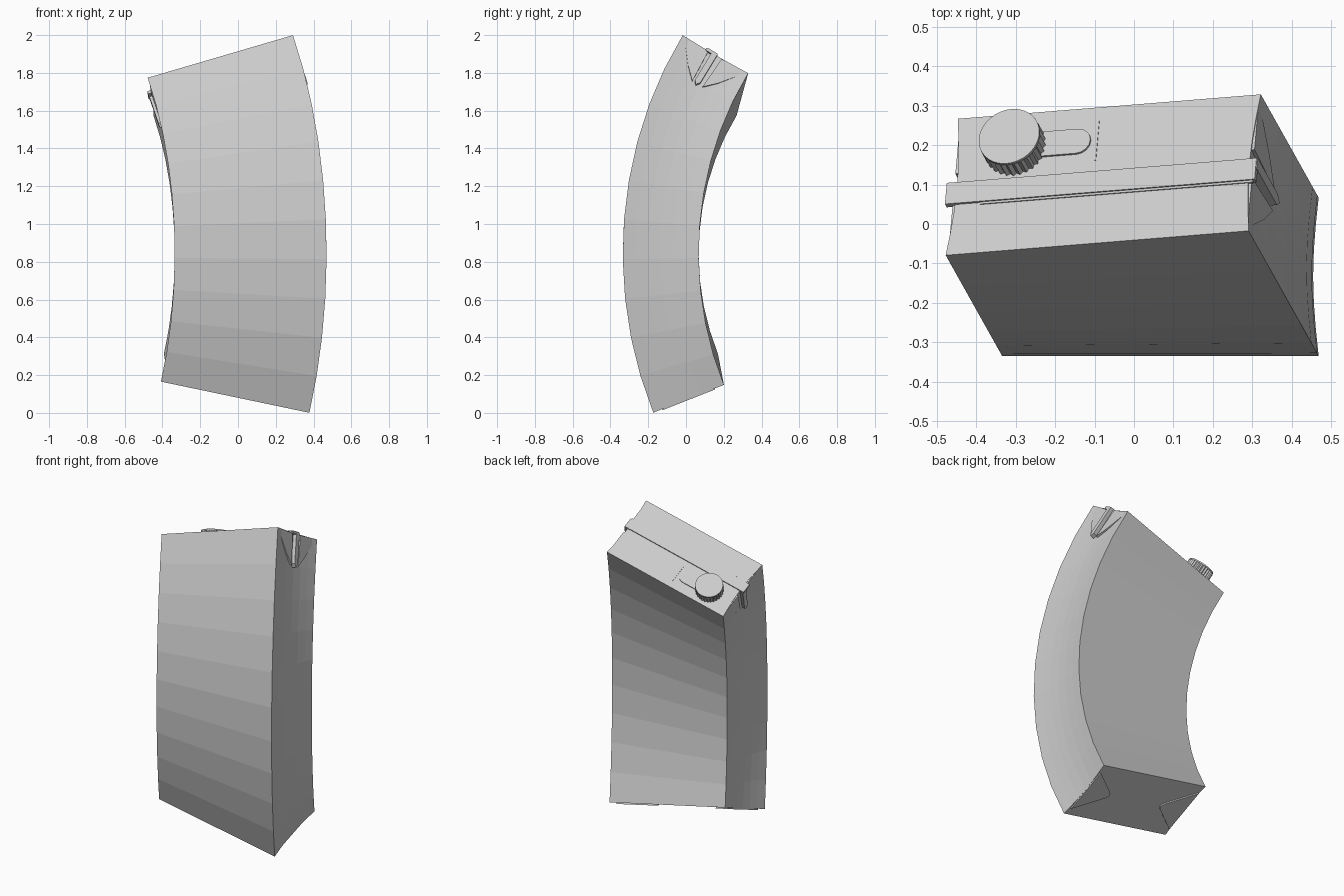
import bpy, bmesh
from math import sin, cos, pi, radians
from mathutils import Matrix, Vector

cube = bpy.data.objects.get("Cube")
if cube:
    bpy.data.objects.remove(cube)

gray = bpy.data.materials.new("carton_gray")
gray.use_nodes = True
COLOR = (0.6, 0.6, 0.6, 1)
gray.diffuse_color = COLOR
gray.node_tree.nodes["Principled BSDF"].inputs["Base Color"].default_value = COLOR

# Mid cross-section and the diagonal horizontal axis the carton bends around
W, D = 0.804, 0.402
X0, Y0, ZC = -0.335, -0.335, 0.845
RADIUS = 2.013
TOP, BOTTOM, STEPS = 35, -24.8, 10
axis = Vector((0.873, 0.489, 0)).normalized()
outward = Vector((axis.y, -axis.x, 0))
pivot = Vector((X0 + W, Y0, ZC)) - outward * RADIUS


def frame(angle):
    """Section frame: x along the width, y along the depth, z along the arc."""
    turn = Matrix.Rotation(radians(-angle), 4, axis)
    return (Matrix.Translation(pivot) @ turn @ Matrix.Translation(-pivot)
            @ Matrix.Translation((X0, Y0, ZC)))


def finish(name, bm):
    bmesh.ops.recalc_face_normals(bm, faces=bm.faces)
    mesh = bpy.data.meshes.new(name)
    bm.to_mesh(mesh)
    bm.free()
    mesh.materials.append(gray)
    obj = bpy.data.objects.new(name, mesh)
    bpy.context.collection.objects.link(obj)
    return obj


def prism(name, outline, low, high, matrix):
    bm = bmesh.new()
    rings = [[bm.verts.new(matrix @ Vector((a, b, h))) for a, b in outline]
             for h in (low, high)]
    n = len(outline)
    for i in range(n):
        j = (i + 1) % n
        bm.faces.new((rings[0][i], rings[0][j], rings[1][j], rings[1][i]))
    for ring in rings:
        bm.faces.new(ring)
    return finish(name, bm)


def box(a0, a1, b0, b1):
    return [(a0, b0), (a1, b0), (a1, b1), (a0, b1)]


def circle(u, v, r, n, tooth=0):
    return [(u + (r - tooth * (i % 2)) * cos(2 * pi * i / n),
             v + (r - tooth * (i % 2)) * sin(2 * pi * i / n)) for i in range(n)]


# Carton body: section with shallow hollow sides, swept along the arc
def section():
    steps = [i / 6 for i in range(7)]
    dent = lambda t: 0.014 * sin(pi * t)
    right = [(W - dent(t), D * t) for t in steps]
    left = [(dent(t), D * t) for t in reversed(steps)]
    return right + left


bm = bmesh.new()
rings = []
for i in range(STEPS + 1):
    m = frame(BOTTOM + (TOP - BOTTOM) * i / STEPS)
    rings.append([bm.verts.new(m @ Vector((x, y, 0))) for x, y in section()])
for lower, upper in zip(rings, rings[1:]):
    for i in range(len(lower)):
        j = (i + 1) % len(lower)
        bm.faces.new((lower[i], lower[j], upper[j], upper[i]))
bm.faces.new(rings[0])
bm.faces.new(rings[-1])
finish("carton_body", bm)

top, bottom = frame(TOP), frame(BOTTOM)

# Folded seam across the top and thin crease lines
prism("top_seam", box(-0.012, W + 0.006, 0.148, 0.21), -0.01, 0.007, top)
prism("seam_crease", box(0.08, W, 0.142, 0.148), -0.005, 0.003, top)
prism("tab_crease", box(0.376, 0.379, 0.245, 0.36), -0.005, 0.002, top)

# Pull tab with a rounded end, and the ribbed cap
tab = [(0.162, 0.268), (0.325, 0.268)]
tab += [(0.325 + 0.036 * cos(a), 0.304 + 0.036 * sin(a))
        for a in [pi * (k / 8 - 0.5) for k in range(1, 8)]]
tab += [(0.325, 0.34), (0.162, 0.34)]
prism("pull_tab", tab, -0.005, 0.006, top)
prism("cap_ribs", circle(0.162, 0.3, 0.081, 56, 0.007), -0.005, 0.055, top)
prism("cap_top", circle(0.162, 0.3, 0.08, 56), 0.054, 0.062, top)

# Gusset folds below the top on both sides, and flaps under the base
for side, name in ((1, "left"), (-1, "right")):
    x = W if side > 0 else 0
    # plane of the side wall: depth, height, outward
    wall = top @ Matrix(((0, 0, side, x), (1, 0, 0, 0), (0, 1, 0, 0), (0, 0, 0, 1)))
    front = [(0.012, -0.004), (0.16, -0.004), (0.17, -0.19), (0.11, -0.13)]
    prism("gusset_front_" + name, front, -0.03, -0.005, wall)
    prism("gusset_back_" + name, [(D - a, b) for a, b in front], -0.03, -0.005, wall)
    fin = [(0.18, 0.004), (0.212, 0.004), (0.212, -0.18), (0.196, -0.2), (0.18, -0.18)]
    prism("gusset_fin_" + name, fin, -0.03, 0.008, wall)
    flap = [(x - side * a, b) for a, b in
            ((0.014, 0.05), (0.19, 0.18), (0.2, 0.2), (0.19, 0.22), (0.014, 0.35))]
    prism("base_flap_" + name, flap, -0.008, 0.005, bottom)
